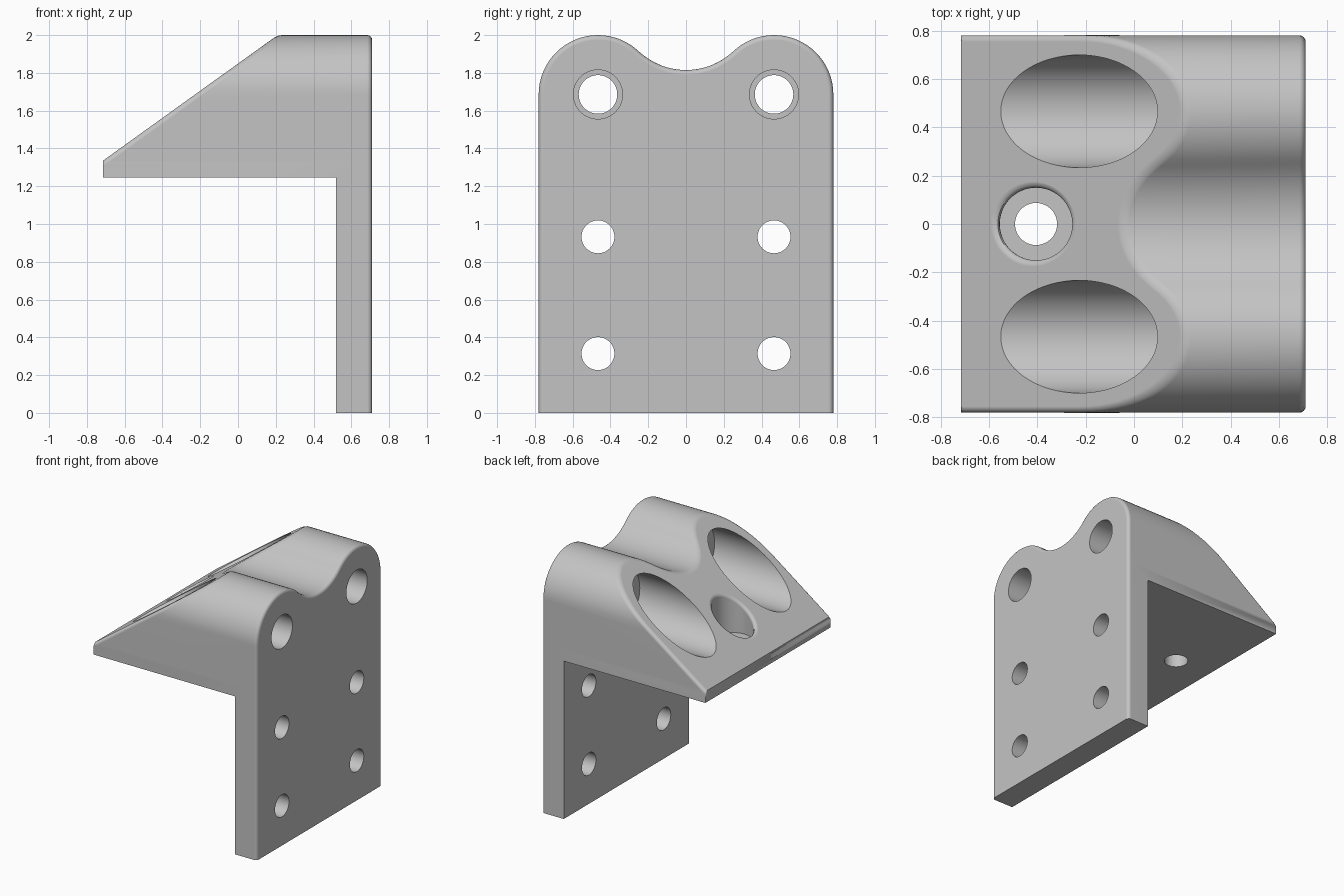
import bpy, bmesh, math
from mathutils import Vector, Matrix

cube = bpy.data.objects.get("Cube")
if cube:
    bpy.data.objects.remove(cube, do_unlink=True)

X0, X1, HALF = -0.715, 0.71, 0.78          # back tip, plate face, half width
LUG_Y, LUG_Z, LUG_R = 0.466, 1.686, 0.314  # rounded lug centre and radius
VAL_R, VAL_Z = 0.364, 2.179                # valley arc between the lugs
TIP_Z, TAN = 1.335, 0.719                  # slope start height and steepness


def slope_z(x):
    return TIP_Z + (x - X0) * TAN


def finish(name, bm):
    bmesh.ops.recalc_face_normals(bm, faces=bm.faces)
    mesh = bpy.data.meshes.new(name)
    bm.to_mesh(mesh)
    bm.free()
    ob = bpy.data.objects.new(name, mesh)
    bpy.context.scene.collection.objects.link(ob)
    return ob


def arc(cy, cz, r, a0, a1, n):
    steps = [a0 + (a1 - a0) * i / n for i in range(n + 1)]
    return [(cy + r * math.cos(a), cz + r * math.sin(a)) for a in steps]


# Bracket body: wavy-topped profile run along x, with a sloped back end
join = math.atan2(VAL_Z - LUG_Z, -LUG_Y)
lug = arc(LUG_Y, LUG_Z, LUG_R, 0, join, 24)
valley = arc(0, VAL_Z, VAL_R, join - math.pi, -math.pi / 2, 10)[1:]
side = [(HALF, 0), (HALF, TIP_Z)] + lug + valley
profile = side + [(-y, z) for y, z in reversed(side[:-1])]

bm = bmesh.new()
back = [bm.verts.new((max(X0, X0 + (z - TIP_Z) / TAN), y, z)) for y, z in profile]
front = [bm.verts.new((X1, y, z)) for y, z in profile]
n = len(profile)
for i in range(n):
    j = (i + 1) % n
    bm.faces.new((back[i], back[j], front[j], front[i]))
face_plate = bm.faces.new(front)
face_slope = bm.faces.new(back[1:-1])
face_tip = bm.faces.new((back[0], back[1], back[-2], back[-1]))
bmesh.ops.recalc_face_normals(bm, faces=bm.faces)

# Rounded rims on the plate face and around the slope
plate_rim = [e for e in face_plate.edges if max(v.co.z for v in e.verts) > 0.01]
slope_rim = [e for e in face_slope.edges if face_tip not in e.link_faces]
for rim, width in ((plate_rim, 0.026), (slope_rim, 0.026)):
    bmesh.ops.bevel(bm, geom=rim, offset=width, offset_type='OFFSET',
                    segments=4, profile=0.5, affect='EDGES')
bracket = finish("bracket", bm)


def cut(cutter):
    cutter.hide_render = True
    mod = bracket.modifiers.new("cut", 'BOOLEAN')
    mod.operation, mod.solver, mod.object = 'DIFFERENCE', 'EXACT', cutter
    bpy.context.view_layer.objects.active = bracket
    bpy.ops.object.modifier_apply(modifier=mod.name)
    bpy.data.objects.remove(cutter, do_unlink=True)


def drill(axis, start, end, radius, a, b):
    """Cylinder cut along x at (y, z) or along z at (x, y)."""
    bm = bmesh.new()
    bmesh.ops.create_cone(bm, cap_ends=True, segments=64, radius1=radius,
                          radius2=radius, depth=end - start)
    mid = (start + end) / 2
    if axis == 'x':
        mat = Matrix.Translation((mid, a, b)) @ Matrix.Rotation(math.pi / 2, 4, 'Y')
    else:
        mat = Matrix.Translation((a, b, mid))
    bmesh.ops.transform(bm, matrix=mat, verts=bm.verts)
    cut(finish("drill", bm))


# Clear the space under the sloped head, leaving the plate
bm = bmesh.new()
bmesh.ops.create_cube(bm, size=2)
bmesh.ops.transform(bm, matrix=Matrix.Translation((-0.48, 0, 0.245)), verts=bm.verts)
cut(finish("clearance", bm))

# Screw holes in the plate, and stepped bores through the lugs
for s in (-1, 1):
    y = s * LUG_Y
    for z in (0.314, 0.932):
        drill('x', 0.4, 1, 0.087, y, z)
    drill('x', -1, 0.24, 0.233, y, LUG_Z)
    drill('x', 0.4, 1, 0.13, y, LUG_Z)
    drill('x', 0.1, 0.6, 0.102, y, LUG_Z)

# Vertical counterbore with a rounded mouth that follows the slope
HX, HR, FLOOR, SEG = -0.405, 0.15, 1.35, 64
bm = bmesh.new()
rings = []
for k in range(-1, 7):
    ring = []
    for i in range(SEG):
        t = 2 * math.pi * i / SEG
        fillet = 0.028 * (1 - 0.45 * math.cos(t))
        a = min(max(k, 0), 5) / 5 * math.pi / 2
        r = HR + fillet * (1 - math.cos(a))
        x = HX + r * math.cos(t)
        z = slope_z(x) - fillet * (1 - math.sin(a)) + 0.0005
        z = FLOOR if k < 0 else 2.3 if k > 5 else z
        ring.append(bm.verts.new((x, r * math.sin(t), z)))
    rings.append(ring)
for low, high in zip(rings, rings[1:]):
    for i in range(SEG):
        j = (i + 1) % SEG
        bm.faces.new((low[i], low[j], high[j], high[i]))
bm.faces.new(rings[0])
bm.faces.new(rings[-1])
cut(finish("counterbore", bm))
drill('z', 1, 1.5, 0.087, HX, 0)

# Plain grey finish
grey = bpy.data.materials.new("light grey")
colour = (0.55, 0.55, 0.55, 1)
grey.use_nodes = True
grey.diffuse_color = colour
grey.node_tree.nodes["Principled BSDF"].inputs["Base Color"].default_value = colour
bracket.data.materials.clear()
bracket.data.materials.append(grey)

# Smooth curves, crisp corners
bpy.ops.object.select_all(action='DESELECT')
bracket.select_set(True)
bpy.context.view_layer.objects.active = bracket
bpy.ops.object.shade_smooth_by_angle(angle=math.radians(30))
weighted = bracket.modifiers.new("weighted normals", 'WEIGHTED_NORMAL')
weighted.keep_sharp = True
